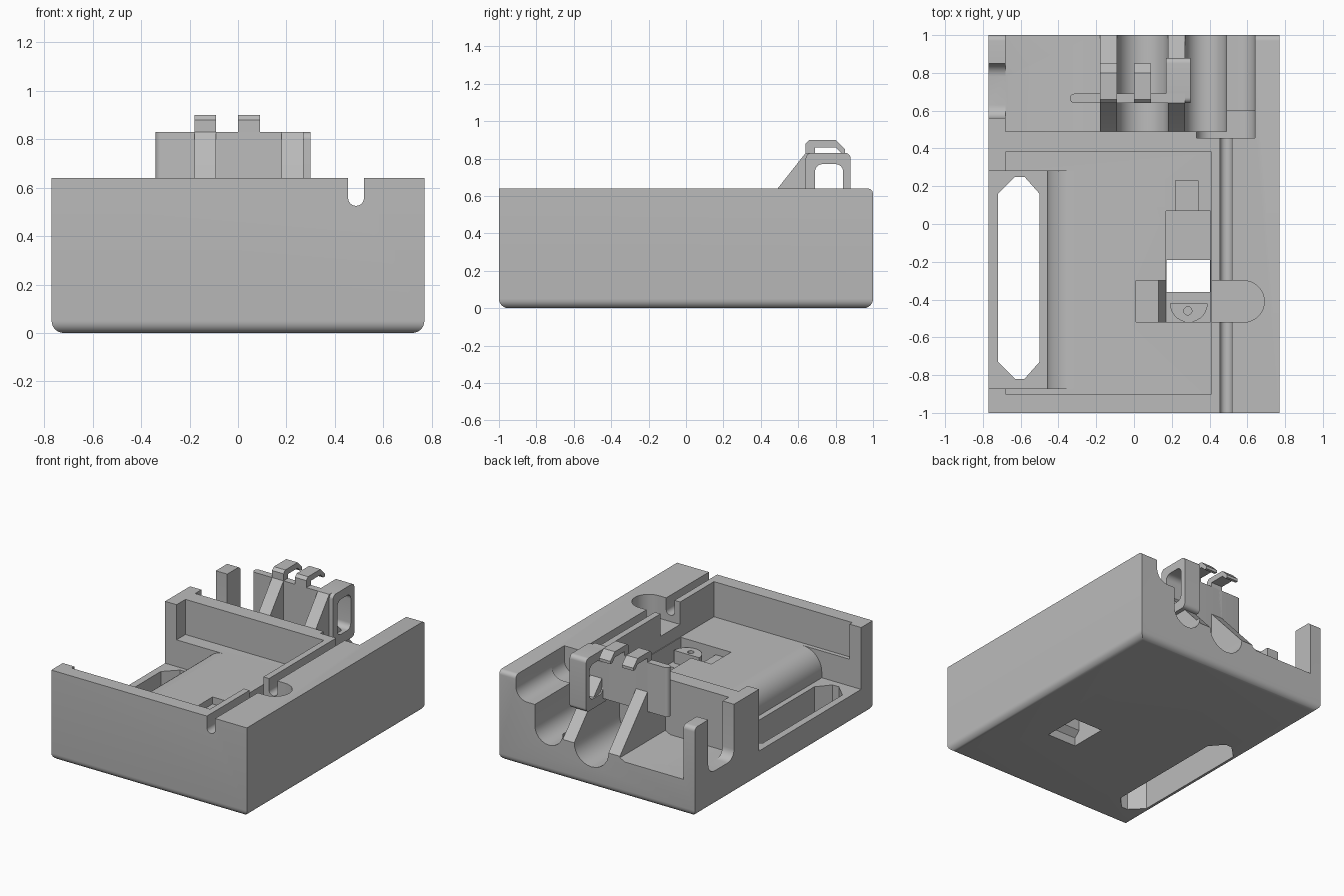
import bpy, bmesh
from math import cos, sin, radians
from mathutils import Vector

old = bpy.data.objects.get("Cube")
if old:
    bpy.data.objects.remove(old)

grey = bpy.data.materials.new("plain_grey")
grey.use_nodes = True
tone = (0.5, 0.5, 0.5, 1)
grey.diffuse_color = tone
grey.node_tree.nodes["Principled BSDF"].inputs["Base Color"].default_value = tone


def arc(cu, cv, r, start, end, steps=8):
    """Points on a circular arc, angles in degrees."""
    angles = [radians(start + (end - start) * i / steps) for i in range(steps + 1)]
    return [(cu + r * cos(a), cv + r * sin(a)) for a in angles]


def rounded(u0, u1, v0, v1, r):
    """Rectangle outline with round corners."""
    return (arc(u1 - r, v1 - r, r, 0, 90) + arc(u0 + r, v1 - r, r, 90, 180)
            + arc(u0 + r, v0 + r, r, 180, 270) + arc(u1 - r, v0 + r, r, 270, 360))


def prism(name, outline, axis, a, b):
    """Extrude an outline along an axis from a to b."""
    place = {"x": lambda u, v, w: (w, u, v),
             "y": lambda u, v, w: (u, w, v),
             "z": lambda u, v, w: (u, v, w)}[axis]
    bm = bmesh.new()
    face = bm.faces.new([bm.verts.new(place(u, v, a)) for u, v in outline])
    new = bmesh.ops.extrude_face_region(bm, geom=[face])["geom"]
    bmesh.ops.translate(bm, vec=Vector(place(0, 0, b - a)),
                        verts=[g for g in new if isinstance(g, bmesh.types.BMVert)])
    bmesh.ops.recalc_face_normals(bm, faces=bm.faces)
    mesh = bpy.data.meshes.new(name)
    bm.to_mesh(mesh)
    bm.free()
    mesh.materials.append(grey)
    obj = bpy.data.objects.new(name, mesh)
    bpy.context.collection.objects.link(obj)
    return obj


def box(name, x0, x1, y0, y1, z0, z1):
    return prism(name, [(x0, y0), (x1, y0), (x1, y1), (x0, y1)], "z", z0, z1)


def cut(obj, tool):
    """Subtract the tool from the object and discard the tool."""
    mod = obj.modifiers.new("cut", "BOOLEAN")
    mod.operation, mod.solver, mod.object = "DIFFERENCE", "EXACT", tool
    bpy.context.view_layer.objects.active = obj
    bpy.ops.object.modifier_apply(modifier=mod.name)
    bpy.data.objects.remove(tool)


def bevel(obj, width, rule, segments=6):
    """Round the edges whose midpoint passes the rule."""
    bm = bmesh.new()
    bm.from_mesh(obj.data)
    edges = [e for e in bm.edges if rule((e.verts[0].co + e.verts[1].co) / 2)]
    bmesh.ops.bevel(bm, geom=edges, offset=width, segments=segments,
                    profile=0.5, affect="EDGES")
    bm.to_mesh(obj.data)
    bm.free()


TOP, DECK, LOW = 0.64, 0.39, 0.2

# Main block with a rounded underside and rounded upper rear edge
body = box("body", -0.77, 0.77, -1, 1, 0, TOP)
bevel(body, 0.05, lambda m: m.z < 0.01)
bevel(body, 0.03, lambda m: m.z > 0.63 and m.y > 0.99)

# Shallow pocket, then the open side bay with a rolled deck edge
cut(body, box("pocket", -0.68, 0.41, -0.9, 0.38, DECK, 0.9))
roll = [(-0.9, LOW), (-0.46, LOW)] + arc(-0.31, DECK - 0.15, 0.15, 180, 90, 12)
cut(body, prism("side_bay", roll + [(-0.31, 0.9), (-0.9, 0.9)], "y", -0.87, 0.28))

# Chamfered through slot
slot = [(-0.72, 0.16), (-0.63, 0.25), (-0.58, 0.25), (-0.5, 0.16),
        (-0.5, -0.73), (-0.58, -0.82), (-0.63, -0.82), (-0.72, -0.73)]
cut(body, prism("slot", slot, "z", -0.1, 0.5))

# Rear bay with three troughs of different depth
bay = [(-0.68, 0.9), (-0.68, 0.25), (-0.22, 0.25), (-0.18, 0.27), (-0.09, 0.27)]
bay += arc(0.045, 0.28, 0.135, 180, 360, 14) + [(0.27, 0.28)]
bay += arc(0.38, 0.32, 0.11, 180, 360, 12) + [(0.49, 0.47)]
bay += arc(0.55, 0.56, 0.09, 270, 360) + [(0.64, 0.9)]
cut(body, prism("rear_bay", bay, "y", 0.49, 1.1))
cut(body, prism("bay_lip", rounded(0.33, 0.64, 0.46, 0.9, 0.08), "y", 0.455, 0.6))

# Notch in the side wall beside the rear bay
cut(body, prism("side_notch", rounded(0.56, 0.85, 0.25, 0.9, 0.07), "x", -0.9, -0.67))

# Round-bottomed wire groove and finger dimple
cut(body, prism("groove", rounded(0.455, 0.52, 0.525, 0.9, 0.032), "y", -1.1, 0.47))
dimple = [(0.4, -0.52)] + arc(0.58, -0.41, 0.11, -90, 90, 16) + [(0.4, -0.3)]
cut(body, prism("dimple", dimple, "z", 0.48, 0.9))

# Stepped switch recess in the deck
cut(body, box("lever_recess", 0.17, 0.405, -0.36, 0.07, 0.29, 0.5))
cut(body, box("lever_tail", 0.22, 0.34, 0.06, 0.23, 0.33, 0.5))
ramp = [(0.01, 0.34), (0.13, 0.34), (0.17, 0.25), (0.405, 0.25), (0.405, 0.5), (0.01, 0.5)]
cut(body, prism("switch_recess", ramp, "y", -0.52, -0.3))
hole = [(-0.4, -0.1), (-0.13, -0.1), (-0.13, 0.06), (-0.19, 0.16),
        (-0.19, 0.45), (-0.36, 0.45), (-0.36, 0.1), (-0.4, 0.06)]
cut(body, prism("hole", hole, "x", 0.172, 0.402))

# Pivot with a small centre hole
pivot = prism("switch_pivot", arc(0.29, -0.42, 0.1, 180, 360, 14), "z", 0.24, 0.34)
cut(pivot, prism("pivot_hole", arc(0.285, -0.46, 0.022, 0, 330, 11), "z", 0.28, 0.5))

# Gusset ribs, sloped on both sides of the upright plate
gusset = [(0.48, 0.16), (0.48, 0.63), (0.49, TOP), (0.64, 0.83), (0.69, 0.83),
          (0.69, 0.62), (1, 0.28), (1, 0.16)]
ribs = [prism("gusset_rib", gusset, "x", x, x + 0.09) for x in (-0.18, 0.18)]

# Upright plate with one rounded end
plate = [(0.25, 0.64), (0.25, 0.69)] + arc(-0.315, 0.665, 0.025, 90, 270)
upright = prism("upright_plate", plate, "z", 0.48, 0.83)

# Side loop with a rounded window
loop = prism("side_loop", rounded(0.64, 0.88, 0.45, 0.83, 0.03), "x", 0.17, 0.3)
cut(loop, prism("window", rounded(0.69, 0.84, 0.52, 0.77, 0.04), "x", 0.1, 0.4))

# Pair of bent hooks on top of the plate
bend = [(0.64, 0.81), (0.64, 0.88), (0.66, 0.9), (0.8, 0.9), (0.85, 0.85),
        (0.85, 0.83), (0.83, 0.83), (0.8, 0.86), (0.69, 0.86), (0.69, 0.81)]
hooks = [prism("hook", bend, "x", x, x + 0.09) for x in (-0.18, 0)]

# Smooth the curves and keep the edges crisp
bpy.ops.object.select_all(action="DESELECT")
for obj in [body, pivot, upright, loop] + ribs + hooks:
    obj.select_set(True)
bpy.context.view_layer.objects.active = body
bpy.ops.object.shade_smooth_by_angle(angle=radians(30))
